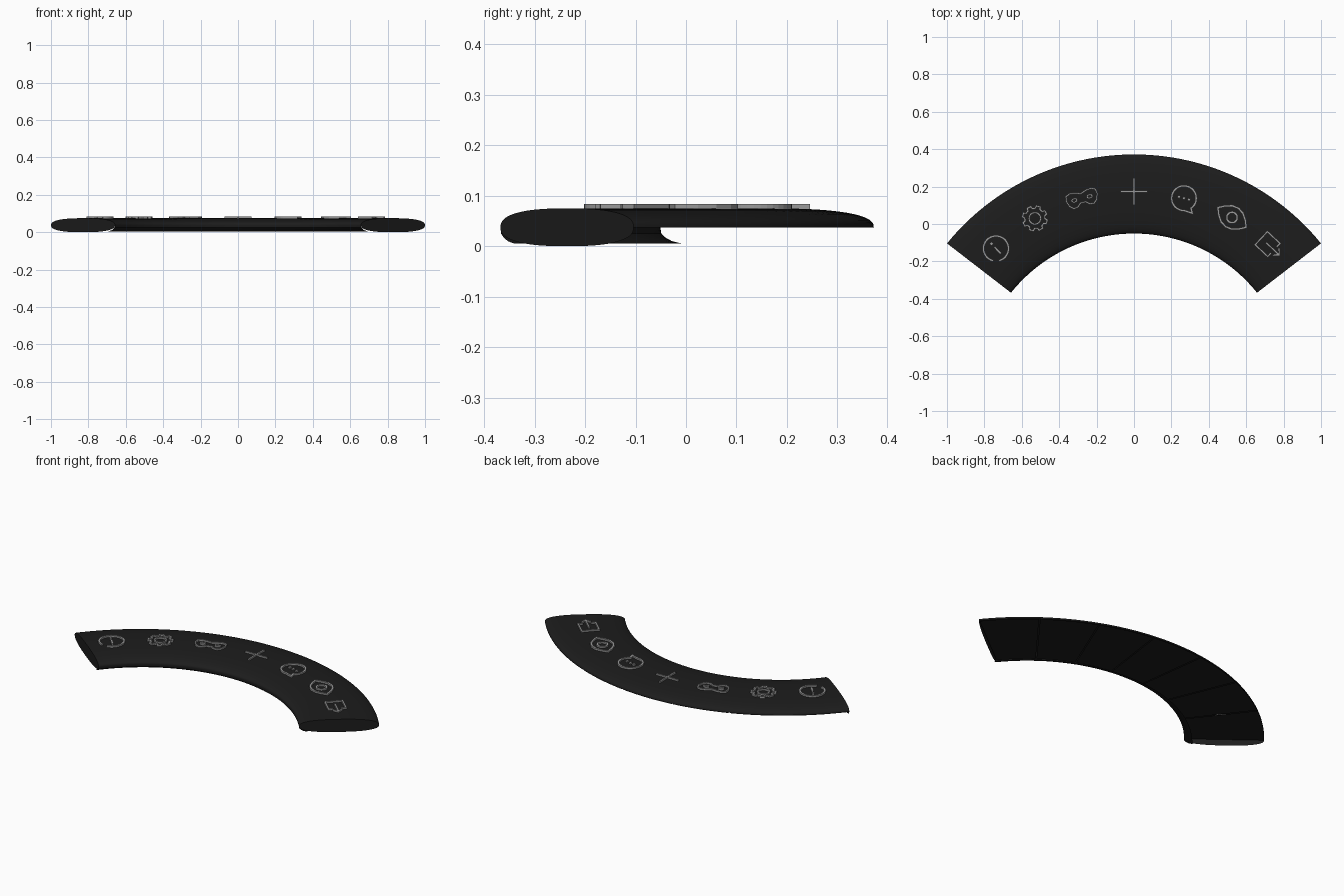
import bpy, bmesh
from math import sin, cos, pi, radians
from mathutils import Vector, Matrix

if "Cube" in bpy.data.objects:
    bpy.data.objects.remove(bpy.data.objects["Cube"])

def material(name, v):
    m = bpy.data.materials.new(name)
    m.diffuse_color = (v, v, v, 1)
    m.use_nodes = True
    m.node_tree.nodes["Principled BSDF"].inputs["Base Color"].default_value = m.diffuse_color
    return m

DARK, GREY = material("dark_plastic", 0.012), material("grey_symbol", 0.33)
MID, N, STEPS = 0.0375, 2.5, 56

def finish(name, bm, mat, smooth=False):
    bmesh.ops.recalc_face_normals(bm, faces=bm.faces)
    me = bpy.data.meshes.new(name)
    bm.to_mesh(me)
    bm.free()
    me.materials.append(mat)
    ob = bpy.data.objects.new(name, me)
    bpy.context.collection.objects.link(ob)
    if smooth:
        bpy.ops.object.select_all(action='DESELECT')
        ob.select_set(True)
        bpy.context.view_layer.objects.active = ob
        bpy.ops.object.shade_smooth_by_angle(angle=radians(35))
    return ob

def arc_point(s, u, z):
    """s: -1..1 along the arc, u: 0 inner edge .. 1 outer edge."""
    a, b = radians(51.4) * s, radians(50.9) * s
    inner = Vector((0.8415 * sin(a), -0.8925 + 0.8415 * cos(a), z))
    outer = Vector((1.288 * sin(b), -0.916 + 1.288 * cos(b), z))
    return inner.lerp(outer, u)

def sheet(bm, s0, s1, steps, profile):
    rows = [[bm.verts.new(arc_point(s0 + (s1 - s0) * i / steps, u, z)) for u, z in profile]
            for i in range(steps + 1)]
    for r, q in zip(rows, rows[1:]):
        for j in range(len(profile) - 1):
            bm.faces.new((r[j], r[j + 1], q[j + 1], q[j]))

def power(v):
    return (1 if v >= 0 else -1) * abs(v) ** (2 / N)

def section(a):
    return 0.5 + 0.5 * power(cos(a)), MID + MID * power(sin(a))

# Curved shell: rounded top plus the lip curling under the inner edge
top = [section(pi * i / 32) for i in range(33)]
lip = [(0.005, 0.025), (0.025, 0.017), (0.055, 0.010), (0.105, 0.005)]
bm = bmesh.new()
sheet(bm, -1, 1, STEPS, top + lip)
finish("curved_shell", bm, DARK, True)

# Flat end caps with the full rounded section
for side, name in ((-1, "end_cap_left"), (1, "end_cap_right")):
    bm = bmesh.new()
    bm.faces.new([bm.verts.new(arc_point(side, *section(2 * pi * i / 64))) for i in range(64)])
    finish(name, bm, DARK)

# Seven underside plates with thin gaps
for k in range(7):
    bm = bmesh.new()
    s0 = -1 + 2 * k / 7
    sheet(bm, s0 + 0.003, s0 + 2 / 7 - 0.003, 8, [(0.001, 0.035), (0.999, 0.035)])
    finish(f"underside_plate_{k + 1}", bm, DARK)

# ---- Raised line symbols ----
def stroke(bm, pts, closed=False, w=0.011, z0=0.073, z1=0.084):
    pts = [Vector(p) for p in pts]
    n, rings = len(pts), []
    for i, p in enumerate(pts):
        d0 = p - pts[i - 1] if closed or i else pts[1] - p
        d1 = pts[(i + 1) % n] - p if closed or i < n - 1 else d0
        d0, d1 = d0.normalized(), d1.normalized()
        n0, n1 = Vector((-d0.y, d0.x)), Vector((-d1.y, d1.x))
        m = (n0 + n1).normalized()
        m *= w / 2 / max(m.dot(n0), 0.5)
        rings.append([bm.verts.new((q.x, q.y, z)) for q, z in
                      ((p + m, z0), (p - m, z0), (p - m, z1), (p + m, z1))])
    for i in range(n if closed else n - 1):
        r, q = rings[i], rings[(i + 1) % n]
        for j in range(4):
            bm.faces.new((r[j], r[(j + 1) % 4], q[(j + 1) % 4], q[j]))
    if not closed:
        bm.faces.new(rings[0])
        bm.faces.new(rings[-1])

def arc(r, a0=0, a1=360, n=32, cx=0, cy=0, ry=None):
    full = abs(a1 - a0) == 360
    k = n if full else n - 1
    return [(cx + r * cos(radians(a0 + (a1 - a0) * i / k)),
             cy + (ry or r) * sin(radians(a0 + (a1 - a0) * i / k))) for i in range(n)]

def dot(bm, x, y, r=0.007):
    stroke(bm, [(x - r, y), (x + r, y)], w=2 * r)

def info(bm):
    stroke(bm, arc(0.067, -120, 215))
    stroke(bm, [(0, 0.012), (0, -0.038)])
    dot(bm, 0, 0.035)

def gear(bm):
    pts = []
    for k in range(8):
        for da, r in ((-14, 0.054), (-9, 0.067), (9, 0.067), (14, 0.054)):
            a = radians(45 * k + da)
            pts.append((r * cos(a), r * sin(a)))
    stroke(bm, pts, True, 0.009)
    stroke(bm, arc(0.031, n=24), True, 0.009)

def mask(bm):
    half = [(0, 0.026), (0.03, 0.037), (0.06, 0.04), (0.081, 0.03), (0.085, 0.005),
            (0.075, -0.025), (0.055, -0.042), (0.032, -0.038), (0.014, -0.022)]
    stroke(bm, half + [(-x, y) for x, y in half[:0:-1]], True, 0.008)
    for s in (-1, 1):
        stroke(bm, arc(0.014, n=12, cx=s * 0.042, ry=0.009), True, 0.008)

def plus(bm):
    stroke(bm, [(-0.072, 0), (0.072, 0)], w=0.009)
    stroke(bm, [(0, -0.072), (0, 0.072)], w=0.009)

def chat(bm):
    stroke(bm, arc(0.066, -40, 285) + [(0.064, -0.066)], True)
    for x in (-0.028, 0, 0.028):
        dot(bm, x, 0)

def eye(bm):
    lid = [(-0.092, 0), (-0.065, 0.03), (-0.035, 0.052), (0, 0.06),
           (0.035, 0.052), (0.065, 0.03)]
    stroke(bm, lid + [(-x, -y) for x, y in lid], True)
    stroke(bm, arc(0.028, n=24), True)

def leave(bm):
    stroke(bm, [(0.045, 0.022), (0.045, 0.048), (-0.047, 0.048), (-0.047, -0.048),
                (0.045, -0.048), (0.045, -0.022)], w=0.009)
    stroke(bm, [(-0.012, 0), (0.082, 0)], w=0.009)
    stroke(bm, [(0.058, 0.026), (0.084, 0), (0.058, -0.026)], w=0.009)

for name, draw, x, y, rot in (
        ("info_symbol", info, -0.738, -0.131, 43), ("gear_symbol", gear, -0.53, 0.03, 29),
        ("mask_symbol", mask, -0.278, 0.137, 15), ("plus_symbol", plus, 0, 0.174, 0),
        ("chat_symbol", chat, 0.267, 0.138, -15), ("eye_symbol", eye, 0.524, 0.035, -35),
        ("exit_symbol", leave, 0.715, -0.108, -43)):
    bm = bmesh.new()
    draw(bm)
    bm.transform(Matrix.Translation((x, y, 0)) @ Matrix.Rotation(radians(rot), 4, 'Z'))
    finish(name, bm, GREY)
